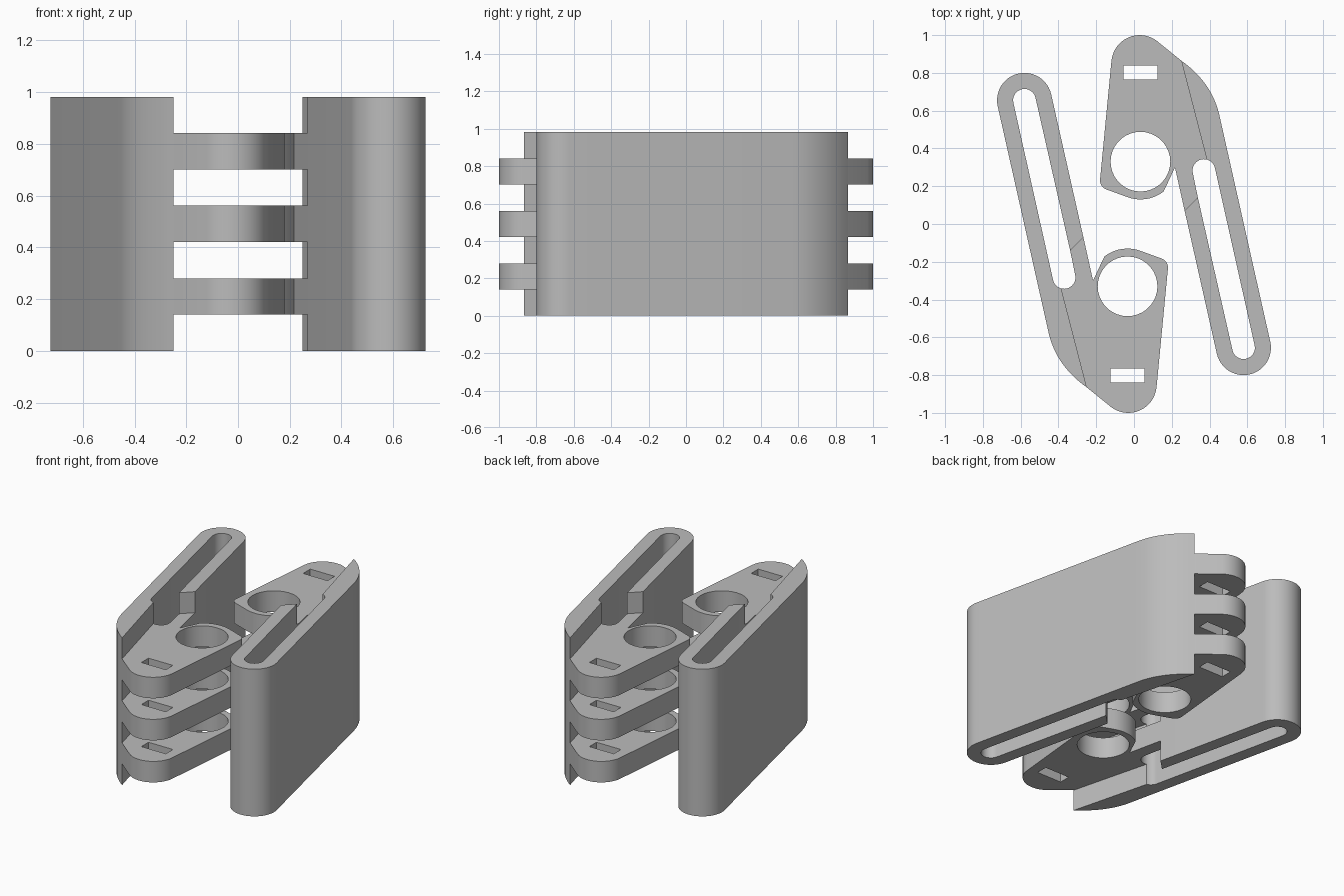
import bpy, bmesh
from math import radians, cos, sin, pi
from mathutils import Vector

cube = bpy.data.objects.get("Cube")
if cube:
    bpy.data.objects.remove(cube)

grey = bpy.data.materials.new("plain grey")
grey.use_nodes = True
colour = (0.5, 0.5, 0.5, 1)
grey.diffuse_color = colour
grey.node_tree.nodes["Principled BSDF"].inputs["Base Color"].default_value = colour


def arc(centre, radius, start, end, steps=16):
    angles = [radians(start + (end - start) * i / steps) for i in range(steps + 1)]
    return [(centre[0] + radius * cos(a), centre[1] + radius * sin(a)) for a in angles]


def bend(a, b, c, steps=12):
    a, b, c = Vector(a), Vector(b), Vector(c)
    ts = [i / steps for i in range(steps + 1)]
    return [tuple(a * (1 - t) ** 2 + b * 2 * t * (1 - t) + c * t * t) for t in ts]


def plate(name, loops, bottom, top):
    """Extruded flat plate; the first loop is the outline, the others are holes."""
    bm = bmesh.new()
    edges = []
    for loop in loops:
        verts = [bm.verts.new((x, y, bottom)) for x, y in loop]
        edges += [bm.edges.new((v, verts[i - 1])) for i, v in enumerate(verts)]
    bmesh.ops.triangle_fill(bm, edges=edges, use_beauty=True)
    grown = bmesh.ops.extrude_face_region(bm, geom=bm.faces[:], use_keep_orig=True)
    raised = [g for g in grown["geom"] if isinstance(g, bmesh.types.BMVert)]
    bmesh.ops.translate(bm, verts=raised, vec=(0, 0, top - bottom))
    bmesh.ops.recalc_face_normals(bm, faces=bm.faces[:])
    mesh = bpy.data.meshes.new(name)
    bm.to_mesh(mesh)
    bm.free()
    mesh.materials.append(grey)
    mesh.shade_smooth()
    mesh.set_sharp_from_angle(angle=radians(30))
    # One copy per half, the second turned half way round
    for side, turn in (("left", pi), ("right", 0)):
        ob = bpy.data.objects.new(side + "_" + name, mesh)
        ob.rotation_euler.z = turn
        bpy.context.collection.objects.link(ob)


# Shared landmarks of one half
TILT = 12.6
WALL_TIP = (-0.25, -0.865)
SLOT_TOP, SLOT_END = (-0.58, 0.655), (-0.37, -0.283)
SLOT_R = 0.06
ARM_CUT = [(-0.268, -0.07), (-0.338, -0.14)]
SEAM = -105
height = 0.982
step = height / 7

# Full height folded wall with a long slot
wall = bend(WALL_TIP, (-0.42, -0.745), (-0.456, -0.558))
wall += arc(SLOT_TOP, 0.145, 180 + TILT, TILT, 24)
wall += ARM_CUT
wall += arc(SLOT_TOP, SLOT_R, TILT, 180 + TILT)
wall += arc(SLOT_END, SLOT_R, TILT - 180, SEAM, 8)
plate("folded_wall", [wall], 0, height)

# Three fins with a round hole and a strap slot
HOLE = (-0.034, -0.33)
fin = [WALL_TIP]
fin += arc((-0.03, -0.85), 0.15, -127, -5)
fin += arc((0.13, -0.23), 0.05, -5, 65, 6)
fin += arc(HOLE, 0.2, 68, 128, 10)
fin += [(-0.217, -0.30)] + ARM_CUT
fin += arc(SLOT_END, SLOT_R, TILT, SEAM, 12)
hole = arc(HOLE, 0.158, 0, 350, 35)
strap = [(-0.125, -0.84), (0.055, -0.84), (0.055, -0.765), (-0.125, -0.765)]
for level, label in ((1, "lower"), (3, "middle"), (5, "upper")):
    plate(label + "_fin", [fin, hole, strap], level * step, (level + 1) * step)
